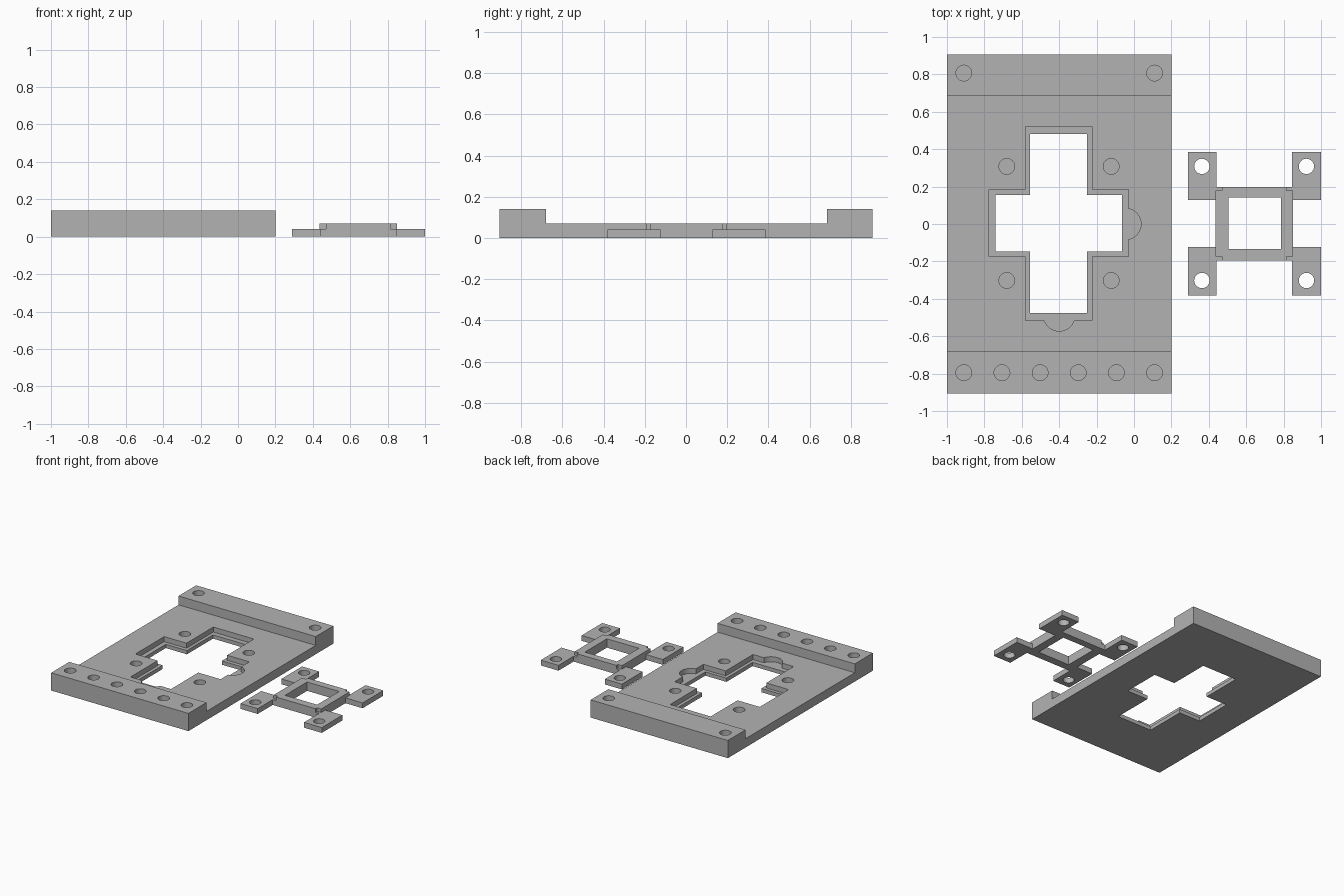
import bpy, bmesh

cube = bpy.data.objects.get("Cube")
if cube:
    bpy.data.objects.remove(cube, do_unlink=True)

grey = bpy.data.materials.new("plain grey")
grey.use_nodes = True
grey.diffuse_color = (0.45, 0.45, 0.45, 1)
grey.node_tree.nodes["Principled BSDF"].inputs["Base Color"].default_value = (0.45, 0.45, 0.45, 1)

BASE_TOP, RAIL_TOP, LEDGE, PAD_TOP = 0.07, 0.14, 0.03, 0.042


def finish(name, bm):
    bmesh.ops.recalc_face_normals(bm, faces=bm.faces)
    mesh = bpy.data.meshes.new(name)
    bm.to_mesh(mesh)
    bm.free()
    mesh.materials.append(grey)
    obj = bpy.data.objects.new(name, mesh)
    bpy.context.collection.objects.link(obj)
    return obj


def extrude(name, points, offset):
    bm = bmesh.new()
    face = bm.faces.new([bm.verts.new(p) for p in points])
    new = bmesh.ops.extrude_face_region(bm, geom=[face])["geom"]
    verts = [v for v in new if isinstance(v, bmesh.types.BMVert)]
    bmesh.ops.translate(bm, verts=verts, vec=offset)
    return finish(name, bm)


def box(name, x0, x1, y0, y1, z0, z1):
    corners = [(x0, y0, z0), (x1, y0, z0), (x1, y1, z0), (x0, y1, z0)]
    return extrude(name, corners, (0, 0, z1 - z0))


def cylinder(name, x, y, r, z0, z1):
    bm = bmesh.new()
    bmesh.ops.create_cone(bm, cap_ends=True, segments=40, radius1=r, radius2=r, depth=z1 - z0)
    bmesh.ops.translate(bm, verts=bm.verts, vec=(x, y, (z0 + z1) / 2))
    return finish(name, bm)


def combine(target, tool, operation="DIFFERENCE"):
    mod = target.modifiers.new(operation, "BOOLEAN")
    mod.operation, mod.solver, mod.object = operation, "EXACT", tool
    bpy.context.view_layer.objects.active = target
    bpy.ops.object.modifier_apply(modifier=mod.name)
    bpy.data.objects.remove(tool, do_unlink=True)


def smooth_holes(obj):
    bpy.ops.object.select_all(action="DESELECT")
    obj.select_set(True)
    bpy.context.view_layer.objects.active = obj
    bpy.ops.object.shade_smooth_by_angle()


# Base plate with a raised rail at each end
profile = [(-0.905, 0), (0.905, 0), (0.905, RAIL_TOP), (0.685, RAIL_TOP),
           (0.685, BASE_TOP), (-0.68, BASE_TOP), (-0.68, RAIL_TOP), (-0.905, RAIL_TOP)]
plate = extrude("base_plate", [(-1, y, z) for y, z in profile], (1.2, 0, 0))

# Stepped cross opening: shallow recess, then the through cut
for x0, x1, y0, y1, z in [(-0.58, -0.225, -0.515, 0.52, LEDGE), (-0.775, -0.03, -0.175, 0.185, LEDGE),
                          (-0.555, -0.25, -0.475, 0.48, -0.1), (-0.74, -0.065, -0.148, 0.155, -0.1)]:
    combine(plate, box("cutter", x0, x1, y0, y1, z, 0.3))

# Rounded finger notches at the edge of the recess
for x, y in [(-0.045, 0), (-0.4, -0.49)]:
    combine(plate, cylinder("cutter", x, y, 0.083, LEDGE, 0.3))

# Blind holes in the plate and rails
holes = [(x, y, LEDGE) for x in (-0.68, -0.122) for y in (-0.302, 0.308)]
holes += [(x, 0.807, BASE_TOP) for x in (-0.91, 0.11)]
holes += [(-0.91 + 0.204 * i, -0.795, BASE_TOP) for i in range(6)]
for x, y, z in holes:
    combine(plate, cylinder("cutter", x, y, 0.042, z, 0.3))
smooth_holes(plate)

# Bracket: square frame with low corners and a pad on each corner
frame = box("bracket", 0.435, 0.85, -0.195, 0.198, 0, PAD_TOP)
for dims in [(0.47, 0.815, -0.195, 0.198), (0.435, 0.85, -0.175, 0.178)]:
    combine(frame, box("raised_frame", *dims, 0, BASE_TOP), "UNION")
for x0, x1 in [(0.29, 0.44), (0.845, 1.0)]:
    for y0, y1 in [(-0.382, -0.124), (0.128, 0.386)]:
        combine(frame, box("pad", x0, x1, y0, y1, 0, PAD_TOP), "UNION")

# Bracket window and screw holes
combine(frame, box("cutter", 0.505, 0.785, -0.133, 0.142, -0.1, 0.3))
for x in (0.363, 0.922):
    for y in (-0.302, 0.308):
        combine(frame, cylinder("cutter", x, y, 0.041, -0.1, 0.3))
smooth_holes(frame)
